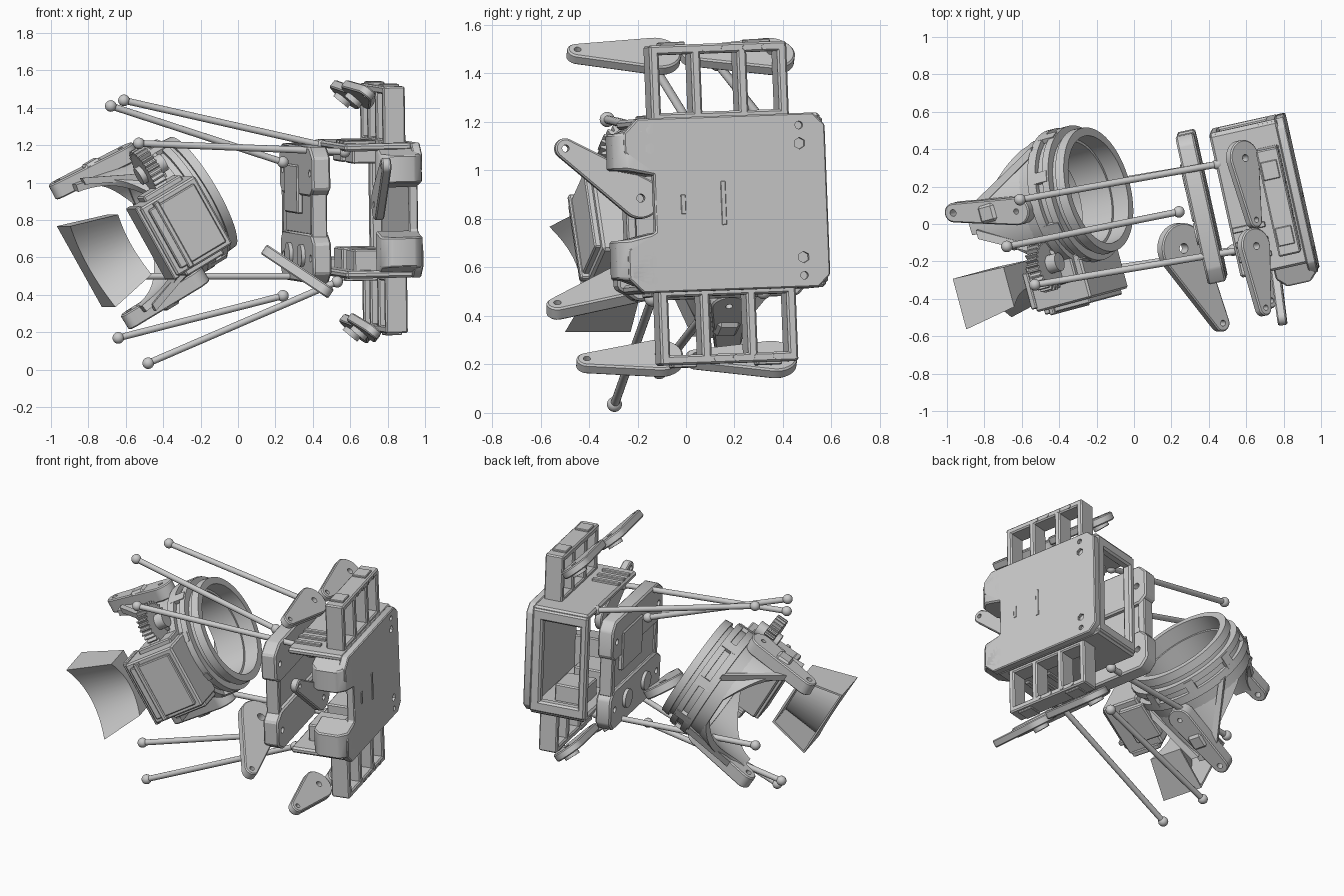
import bpy, bmesh
from math import sin, cos, pi, radians, acos
from mathutils import Matrix, Vector

if "Cube" in bpy.data.objects:
    bpy.data.objects.remove(bpy.data.objects["Cube"])

I = Matrix.Identity(4)


def rot(deg, axis):
    return Matrix.Rotation(radians(deg), 4, axis)


BASE = Matrix.Translation((.605, .1, .86)) @ rot(12.5, 'Z') @ rot(-1.2, 'Y') @ rot(2, 'X')
RING = Matrix.Translation((-.19, .185, .95)) @ rot(15, 'Z') @ rot(-30, 'Y')


def mk(name, bm, M=I, bevel=0, solid=0):
    bmesh.ops.recalc_face_normals(bm, faces=bm.faces)
    me = bpy.data.meshes.new(name)
    bm.to_mesh(me)
    bm.free()
    ob = bpy.data.objects.new(name, me)
    bpy.context.collection.objects.link(ob)
    ob.matrix_world = M
    if solid:
        m = ob.modifiers.new("wall", 'SOLIDIFY')
        m.thickness, m.offset = solid, -1
    if bevel:
        m = ob.modifiers.new("bevel", 'BEVEL')
        m.width, m.segments = bevel, 1
    return ob


def add_box(bm, lo, hi):
    lo, hi = Vector(lo), Vector(hi)
    bmesh.ops.create_cube(bm, size=1, matrix=Matrix.Translation((lo + hi) / 2) @ Matrix.Diagonal((*(hi - lo), 1)))


def boxes(name, M, parts, bevel=.008):
    bm = bmesh.new()
    for lo, hi in parts:
        add_box(bm, lo, hi)
    return mk(name, bm, M, bevel)


def add_cyl(bm, a, b, r, n=24):
    a, b = Vector(a), Vector(b)
    q = (b - a).to_track_quat('Z', 'Y').to_matrix().to_4x4()
    bmesh.ops.create_cone(bm, cap_ends=True, segments=n, radius1=r, radius2=r, depth=(b - a).length,
                          matrix=Matrix.Translation((a + b) / 2) @ q)


def cyl(name, M, a, b, r, n=24):
    bm = bmesh.new()
    add_cyl(bm, a, b, r, n)
    return mk(name, bm, M)


def prism(bm, pts, d):
    f = bm.faces.new([bm.verts.new(p) for p in pts])
    e = bmesh.ops.extrude_face_region(bm, geom=[f])
    bmesh.ops.translate(bm, vec=d, verts=[v for v in e['geom'] if isinstance(v, bmesh.types.BMVert)])


def cut(ob, holes):
    bm = bmesh.new()
    for a, b, r, n in holes:
        add_cyl(bm, a, b, r, n)
    c = mk(ob.name + "_cutter", bm, ob.matrix_world)
    c.hide_render = True
    m = ob.modifiers.new("holes", 'BOOLEAN')
    m.object, m.solver = c, 'EXACT'


# teardrop arm from hub to tip, flat side facing n
def arm(name, M, hub, tip, n, R=.09, r=.042, th=.05):
    hub, tip, n = Vector(hub), Vector(tip), Vector(n)
    x = (tip - hub).normalized()
    z = (n - x * n.dot(x)).normalized()
    y = z.cross(x)
    L = (tip - hub).length
    m = Matrix((x, y, z)).transposed().to_4x4()
    m.translation = hub
    k = acos((R - r) / L)
    pts = [(R * cos(t), R * sin(t), -th / 2) for t in [k + (2 * pi - 2 * k) * i / 24 for i in range(25)]]
    pts += [(L + r * cos(t), r * sin(t), -th / 2) for t in [-k + 2 * k * i / 12 for i in range(13)]]
    bm = bmesh.new()
    prism(bm, pts, (0, 0, th))
    ob = mk(name, bm, M @ m, .007)
    cut(ob, [((L, 0, -.2), (L, 0, .2), r * .35, 16), ((0, 0, -.2), (0, 0, .2), R * .2, 16)])


# link rods with ball ends
for i, (a, b) in enumerate([((-.61, .13, 1.44), (.45, .32, 1.2)), ((-.68, -.12, 1.41), (.24, .065, 1.11)),
                            ((-.53, -.325, 1.21), (.57, -.14, 1.165)), ((-.62, .14, .5), (.45, .32, .5)),
                            ((-.64, -.11, .17), (.24, .065, .395)), ((-.48, -.295, .035), (.53, -.14, .47))]):
    bm = bmesh.new()
    add_cyl(bm, a, b, .018, 16)
    for p in (a, b):
        bmesh.ops.create_uvsphere(bm, u_segments=20, v_segments=12, radius=.031, matrix=Matrix.Translation(p))
    mk(f"link_rod_{i}", bm)

# servo arms
N = (.64, 0, .77)
for i, (h, t) in enumerate([((.64, -.12, 1.47), (.69, -.45, 1.48)), ((.58, .35, 1.47), (.64, .02, 1.47)),
                            ((.67, -.11, .225), (.72, -.41, .205)), ((.63, .36, .22), (.68, .04, .22))]):
    arm(f"servo_arm_{i}", I, h, t, N, R=.098)
    h = Vector(h)
    cyl(f"servo_arm_boss_{i}", I, h - Vector(N) * .05, h - Vector(N) * .02, .05)
arm("front_arm", I, (.75, -.19, .885), (.79, -.5, 1.09), (.98, .2, 0), R=.085)
arm("pitch_arm", I, (.25, -.13, .57), (.46, -.53, .43), (.55, 0, .83), R=.135, r=.045, th=.06)

# rear housing: back plate with screw holes
bm = bmesh.new()
prism(bm, [(.25, -.42, .3), (.25, -.36, .36), (.25, .38, .36), (.25, .43, .31), (.25, .43, -.31), (.25, .38, -.36),
           (.25, -.36, -.36), (.25, -.42, -.3), (.25, -.42, -.18), (.25, -.3, -.11), (.25, -.3, .13), (.25, -.42, .22)], (.05, 0, 0))
plate = mk("housing_back_plate", bm, BASE, .006)
cut(plate, [((.28, v, s * z), (.33, v, s * z), r, n) for v in (-.31, .32) for s in (1, -1)
            for z, r, n in ((.235, .024, 6), (.31, .016, 16))])
boxes("plate_slots", BASE, [((.295, -.19, -.04), (.304, -.17, .04)), ((.295, -.02, -.09), (.304, 0, .09))], .002)

# housing walls, window frame and front ears
parts = []
for s in (1, -1):
    z0, z1 = sorted((s * .32, s * .36))
    parts.append(((-.11, -.36, z0), (.26, .42, z1)))
    z0, z1 = sorted((s * .27, s * .345))
    parts.append(((-.11, .37, z0), (.26, .43, z1)))
parts += [((-.11, .37, -.34), (-.06, .43, .34)), ((.19, .37, -.34), (.26, .43, .34))]
boxes("housing_walls", BASE, parts, .012)
# servo bodies hanging inside the housing
boxes("inner_servos", BASE, [((-.04, v, z0), (.16, v + .2, z1)) for v in (-.24, .06)
                             for z0, z1 in ((.25, .33), (-.33, -.21))], .008)
for s in (1, -1):
    z0, z1 = (.12, .36) if s > 0 else (-.36, -.11)
    bm = bmesh.new()
    prism(bm, [(.07, -.28, z0), (.07, -.41, z0), (.12, -.46, z0), (.25, -.46, z0), (.3, -.41, z0), (.3, -.28, z0)], (0, 0, z1 - z0))
    for v in bm.verts:
        if v.co.y < -.4:
            v.co.z -= s * (.06 if (v.co.z > .2 or v.co.z < -.3) else -.03)
    mk("housing_ear_" + ("top" if s > 0 else "bottom"), bm, BASE, .008)

# ladder shaped servo cages above and below
for s, nm in ((1, "top"), (-1, "bottom")):
    def B(u0, v0, z0, u1, v1, z1):
        z0, z1 = sorted((s * z0, s * z1))
        return (u0, v0, z0), (u1, v1, z1)
    parts = [B(.12, v - .02, .34, .24, v + .02, .65) for v in (-.265, -.09, .105, .275)]
    parts += [B(.12, -.285, .62, .24, .295, .66), B(.12, -.285, .35, .24, .295, .38)]
    boxes("servo_cage_" + nm, BASE, parts, .008)
    boxes("servo_tabs_" + nm, BASE, [B(.13, v - .05, .655, .22, v + .05, .672) for v in (-.18, .18)], .004)
    bm = bmesh.new()
    for v in (-.05, .03, .12, .2):
        add_cyl(bm, (.235, v, s * .638), (.244, v, s * .638), .012, 12)
    mk("cage_screws_" + nm, bm, BASE)
    # slotted shelf on the housing
    boxes("shelf_ribs_" + nm, BASE, [B(-.1, v, .35, .08, v + .03, .375) for v in (-.28, -.2, -.12)], .004)

# front frame between housing and ring
for s, nm in ((1, "top"), (-1, "bottom")):
    z = [s * q for q in ((.08, .12, .29, .345) if s > 0 else (.12, .17, .33, .385))]
    bm = bmesh.new()
    prism(bm, [(-.29, -.29, z[0]), (-.29, -.36, z[1]), (-.29, -.36, z[2]), (-.29, -.28, z[3]),
               (-.29, .4, z[3]), (-.29, .45, z[2]), (-.29, .45, z[1]), (-.29, .4, z[0])], (.1, 0, 0))
    bar = mk("frame_bar_" + nm, bm, BASE, .01)
    cut(bar, [((-.4, v, (z[1] + z[2]) / 2), (-.1, v, (z[1] + z[2]) / 2), .02, 16) for v in (-.29, .38)])
boxes("frame_web", BASE, [((-.27, -.3, -.15), (-.22, .42, .15)), ((-.285, -.31, -.15), (-.2, -.27, .12)),
                          ((-.285, .38, -.15), (-.2, .43, .12))], .006)
boxes("frame_panel", BASE, [((-.3, -.02, -.02), (-.265, .3, .24))])
for v in (-.1, .2):
    cyl("frame_boss", BASE, (-.31, v, -.24), (-.28, v, -.24), .06, 28)

# clamp ring, lathed about its own x axis
prof = [(0, .295), (0, .34), (-.05, .345), (-.05, .325), (-.08, .325), (-.08, .37), (-.12, .37), (-.12, .345), (-.16, .345),
        (-.16, .375), (-.21, .375), (-.21, .345), (-.29, .34), (-.29, .285), (-.1, .285), (-.1, .3)]
bm = bmesh.new()
n = 72
rings = [[bm.verts.new((x, r * cos(2 * pi * i / n), r * sin(2 * pi * i / n))) for x, r in prof] for i in range(n)]
for i in range(n):
    a, b = rings[i], rings[(i + 1) % n]
    for j in range(len(prof)):
        k = (j + 1) % len(prof)
        bm.faces.new((a[j], a[k], b[k], b[j]))
mk("clamp_ring", bm, RING)
bm = bmesh.new()
for i in range(8):
    m = Matrix.Rotation(2 * pi * (i + .5) / 8, 4, 'X') @ Matrix.Translation((-.14, 0, .362))
    bmesh.ops.create_cube(bm, size=1, matrix=m @ Matrix.Diagonal((.1, .06, .025, 1)))
mk("ring_tabs", bm, RING)

# yoke: curved saddles narrowing to two lugs
for s, nm in ((1, "top"), (-1, "bottom")):
    bm = bmesh.new()
    rows = []
    for i in range(13):
        q = i / 12
        w = radians(9 + 79 * (1 - q) ** 2)
        r = .335 + .06 * q
        rows.append([bm.verts.new((-.25 - .35 * q, r * sin(w * j / 10), s * r * cos(w * j / 10))) for j in range(-10, 11)])
    for a, b in zip(rows, rows[1:]):
        for j in range(20):
            bm.faces.new((a[j], a[j + 1], b[j + 1], b[j]))
    mk("yoke_saddle_" + nm, bm, RING, solid=.04)
    arm("yoke_lug_" + nm, RING, (-.28, 0, s * .385), (-.65, .08, s * .4), (0, 0, 1), R=.075, r=.052, th=.09)
    boxes("lug_block_" + nm, RING, [((-.5, -.02, s * .395 - .055), (-.4, .08, s * .395 + .055))], .015)
    bm = bmesh.new()
    for d in (-1, 1):
        prism(bm, [(-.2, d * .27, s * .24), (-.2, d * .31, s * .24), (-.56, d * .09, s * .41), (-.56, d * .04, s * .41)], (0, 0, -s * .04))
    mk("yoke_strut_" + nm, bm, RING)

# twist motor case with lid, flanges and gear
boxes("motor_case", RING, [((-.47, -.55, -.25), (-.12, -.3, .17))], .01)
boxes("motor_lid", RING, [((-.44, -.575, -.22), (-.15, -.54, .14)), ((-.49, -.53, -.26), (-.455, -.33, .18)),
                          ((-.4, -.585, -.24), (-.37, -.54, .16))], .006)
boxes("motor_mount", RING, [((-.4, -.44, .15), (-.16, -.3, .2)), ((-.4, -.44, -.29), (-.16, -.26, -.24))])
bm = bmesh.new()
pts = []
for i in range(28):
    for k, r in ((0, .118), (.25, .14), (.5, .14), (.75, .118)):
        t = 2 * pi * (i + k) / 28
        pts.append((-.31, -.32 + r * cos(t), .29 + r * sin(t)))
prism(bm, pts, (.07, 0, 0))
mk("twist_gear", bm, RING)
cyl("gear_shaft", RING, (-.34, -.32, .29), (-.18, -.32, .29), .05)

# loose tapered cover: concave front, closed ends, open behind
bm = bmesh.new()
loops = []
for x, cy, cz, w, h in ((-.85, -.4, .03, .28, .5), (-.578, -.38, .01, .22, .37)):
    sec = [(w / 2, -h / 2), (w / 2, h / 2)]
    sec += [(-w / 2 + .35 * w * (1 - (2 * k - 1) ** 2), h / 2 - h * k) for k in [i / 14 for i in range(15)]]
    loops.append([bm.verts.new((x, cy + y, cz + z)) for y, z in sec])
m = len(loops[0])
for j in range(1, m):
    k = (j + 1) % m
    bm.faces.new((loops[0][j], loops[0][k], loops[1][k], loops[1][j]))
bm.faces.new(loops[0])
bm.faces.new(loops[1])
mk("loose_cover", bm, RING, solid=.018)

# apply modifiers, remove cutters, smooth by angle
bpy.ops.object.select_all(action='SELECT')
bpy.context.view_layer.objects.active = bpy.data.objects["clamp_ring"]
bpy.ops.object.convert(target='MESH')
for ob in list(bpy.data.objects):
    if ob.name.endswith("_cutter"):
        bpy.data.objects.remove(ob)
bpy.ops.object.select_all(action='SELECT')
bpy.ops.object.shade_smooth_by_angle(angle=radians(25))
